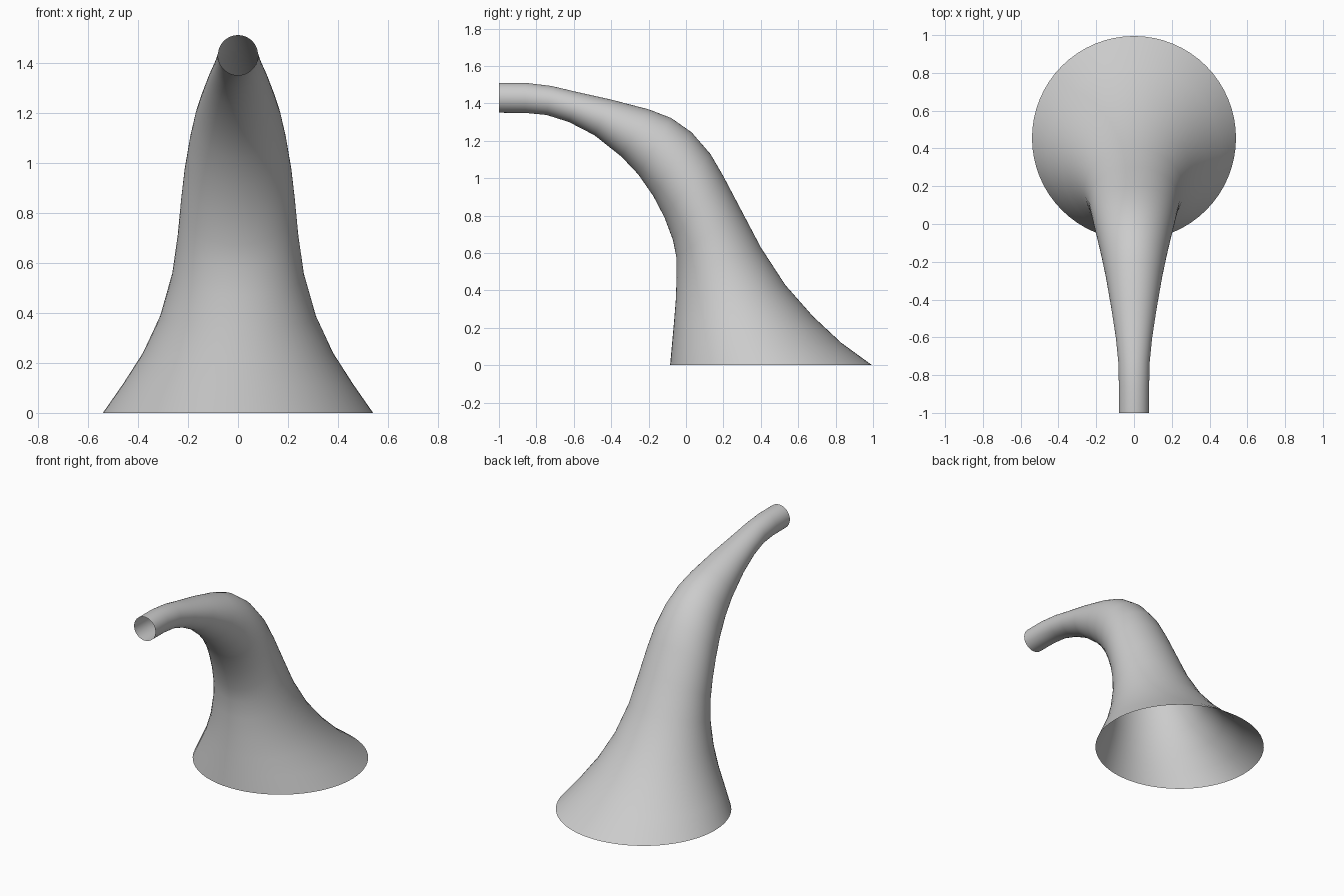
import bpy, bmesh, math

# Ring sections along the bent horn:
# (outer y, outer z, inner y, inner z, half width in x)
SECTIONS = [
    (0.995, 0.0, -0.085, 0.0, 0.54),
    (0.83, 0.12, -0.075, 0.11, 0.46),
    (0.68, 0.26, -0.065, 0.22, 0.38),
    (0.53, 0.43, -0.055, 0.34, 0.312),
    (0.40, 0.63, -0.05, 0.47, 0.264),
    (0.30, 0.82, -0.052, 0.58, 0.242),
    (0.20, 1.01, -0.07, 0.67, 0.228),
    (0.13, 1.13, -0.115, 0.79, 0.214),
    (0.03, 1.245, -0.175, 0.905, 0.194),
    (-0.08, 1.322, -0.255, 1.02, 0.172),
    (-0.20, 1.368, -0.345, 1.115, 0.15),
    (-0.40, 1.42, -0.49, 1.23, 0.12),
    (-0.58, 1.46, -0.625, 1.30, 0.096),
    (-0.72, 1.493, -0.745, 1.338, 0.083),
    (-0.86, 1.51, -0.86, 1.349, 0.08),
    (-1.0, 1.51, -1.0, 1.35, 0.08),
]
SIDES = 64


def add_ring(bm, oy, oz, iy, iz, w):
    ring = []
    for k in range(SIDES):
        a = 2 * math.pi * k / SIDES
        s = math.sin(a) / 2
        ring.append(bm.verts.new((w * math.cos(a),
                                  (oy + iy) / 2 + (oy - iy) * s,
                                  (oz + iz) / 2 + (oz - iz) * s)))
    return ring


# Open flared horn, lofted ring to ring
bm = bmesh.new()
rings = [add_ring(bm, *s) for s in SECTIONS]
for lo, hi in zip(rings, rings[1:]):
    for k in range(SIDES):
        n = (k + 1) % SIDES
        bm.faces.new((lo[k], lo[n], hi[n], hi[k])).smooth = True

mesh = bpy.data.meshes.new("curved_horn")
bm.to_mesh(mesh)
bm.free()
horn = bpy.data.objects.new("curved_horn", mesh)
bpy.context.collection.objects.link(horn)
